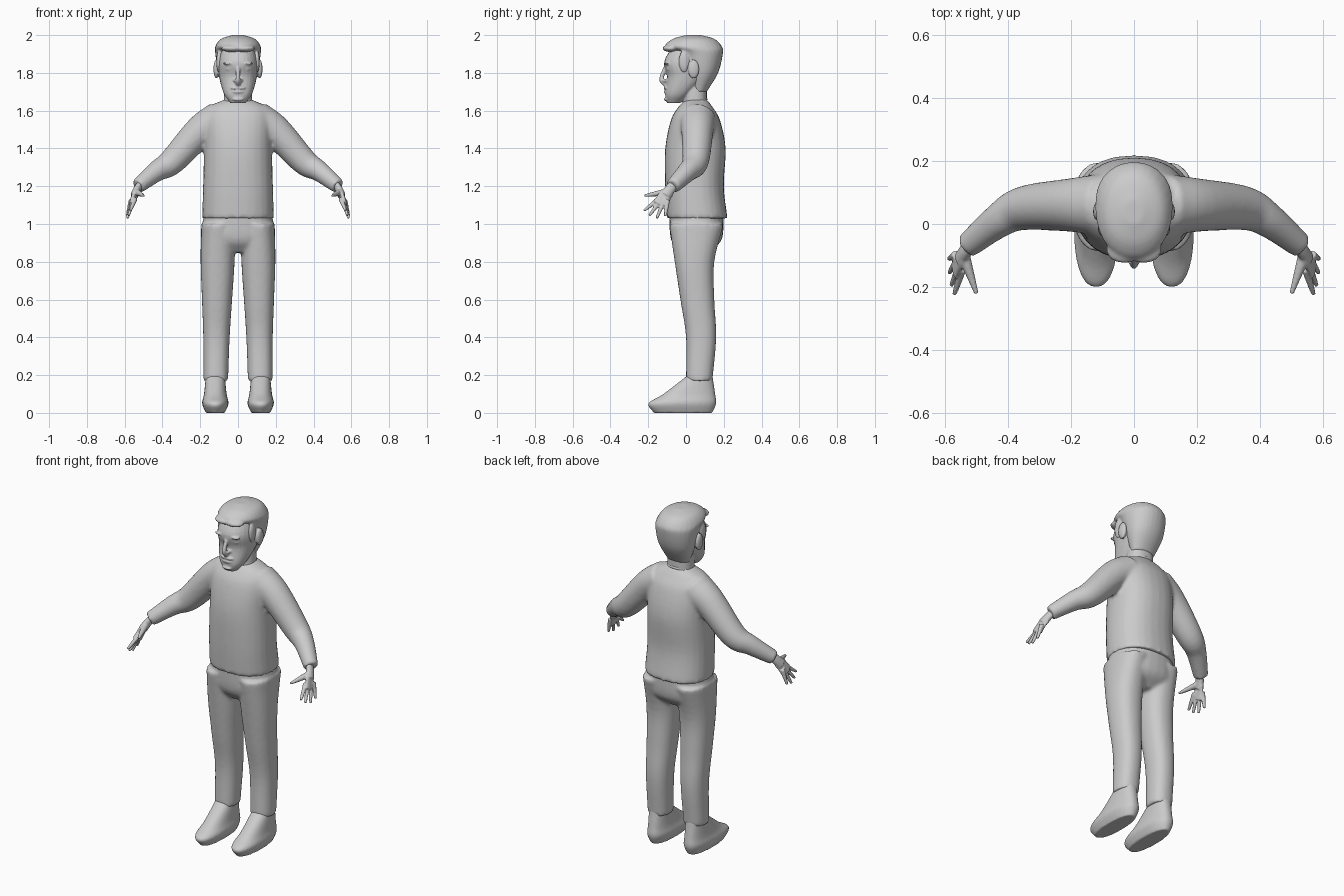
import bpy, bmesh, math
from mathutils import Vector, Matrix

cube = bpy.data.objects.get("Cube")
if cube:
    bpy.data.objects.remove(cube)

shade = (0.6, 0.6, 0.6, 1)
grey = bpy.data.materials.new("plain_grey")
grey.use_nodes = True
grey.diffuse_color = shade
grey.node_tree.nodes["Principled BSDF"].inputs["Base Color"].default_value = shade

sides = {"left": 1, "right": -1}


def smooth_path(points, steps=5):
    """Smooth curve through vectors of any size."""
    path = [Vector(point) for point in points]
    path = [2 * path[0] - path[1], *path, 2 * path[-1] - path[-2]]
    result = []
    for before, start, end, after in zip(path, path[1:], path[2:], path[3:]):
        leave, arrive = (end - before) / 2, (after - start) / 2
        for k in range(steps):
            t = k / steps
            ease = t * t * (3 - 2 * t)
            result.append(start.lerp(end, ease) + leave * t * (1 - t) ** 2
                          - arrive * t * t * (1 - t))
    return result + [path[-2]]


def oval(power, count=28):
    """Unit outline, squarer for a higher power."""
    outline = []
    for i in range(count):
        pair = math.cos(math.tau * i / count), math.sin(math.tau * i / count)
        outline.append([math.copysign(abs(value) ** (2 / power), value) for value in pair])
    return outline


def skin(bm, rings):
    """Closed surface through a row of rings."""
    loops = [[bm.verts.new(place) for place in ring] for ring in rings]
    for low, high in zip(loops, loops[1:]):
        for i in range(len(low)):
            bm.faces.new((low[i - 1], low[i], high[i], high[i - 1]))
    bm.faces.new(loops[0])
    bm.faces.new(loops[-1])


def stack(bm, sections, x=0, lean=0, side=1, power=2.3):
    """Level sections, each with height, half width, front and back."""
    rings = []
    for z, half, front, back in smooth_path(sections):
        middle, depth = (front + back) / 2, (back - front) / 2
        rings.append([(side * (x + lean * z + half * u), middle + depth * v, z)
                      for u, v in oval(power)])
    skin(bm, rings)


def tube(bm, points, start, end, side=1, flat=1):
    """Tapering limb along a path."""
    path = smooth_path(points)
    last = len(path) - 1
    rings = []
    for i, place in enumerate(path):
        along = path[min(i + 1, last)] - path[max(i - 1, 0)]
        across = along.cross(Vector((1, 0, 0))).normalized()
        out = along.cross(across).normalized()
        radius = start + (end - start) * i / last
        ring = [place + radius * (across * u + out * v * flat) for u, v in oval(2)]
        rings.append([(side * spot.x, spot.y, spot.z) for spot in ring])
    skin(bm, rings)


def blob(bm, place, size):
    matrix = Matrix.Translation(place) @ Matrix.Diagonal((*size, 1))
    bmesh.ops.create_uvsphere(bm, u_segments=16, v_segments=10, radius=1, matrix=matrix)


def finish(bm, name, voxel, rounds):
    """Fuse the overlapping volumes into one soft skin."""
    bmesh.ops.recalc_face_normals(bm, faces=bm.faces)
    mesh = bpy.data.meshes.new(name)
    bm.to_mesh(mesh)
    bm.free()
    mesh.materials.append(grey)
    part = bpy.data.objects.new(name, mesh)
    bpy.context.collection.objects.link(part)
    fuse = part.modifiers.new("fuse", "REMESH")
    fuse.mode = "VOXEL"
    fuse.voxel_size = voxel
    fuse.use_smooth_shade = True
    soften = part.modifiers.new("soften", "SMOOTH")
    soften.factor = 0.5
    soften.iterations = rounds


# Sweater: body and both sleeves
bm = bmesh.new()
stack(bm, [(1.03, .19, -.1, .22), (1.2, .185, -.11, .2), (1.4, .18, -.11, .21),
           (1.55, .18, -.08, .18), (1.62, .15, -.04, .14), (1.66, .07, 0, .11)])
for side in sides.values():
    tube(bm, [(.1, .06, 1.55), (.2, .06, 1.49), (.35, .05, 1.33), (.43, .01, 1.28),
              (.53, -.07, 1.2)], .1, .04, side)
finish(bm, "sweater", .01, 6)

# Collar band, lower at the front
bpy.ops.mesh.primitive_torus_add(major_segments=40, minor_segments=10, major_radius=.08,
                                 minor_radius=.01, location=(0, .03, 1.63),
                                 rotation=(.4, 0, 0))
collar = bpy.context.object
collar.name = "collar"
collar.data.materials.append(grey)
bpy.ops.object.shade_smooth()

# Trousers: hips and both legs
bm = bmesh.new()
stack(bm, [(1.06, .18, -.09, .2), (.92, .19, -.08, .19), (.85, .12, -.03, .12)])
for side in sides.values():
    stack(bm, [(1, .09, -.09, .2), (.8, .09, -.06, .15), (.6, .08, -.03, .15),
               (.4, .07, 0, .16), (.17, .065, 0, .14)], x=.12, lean=-.015, side=side)
finish(bm, "trousers", .01, 5)

for label, side in sides.items():
    # Shoe with a low rounded toe
    bm = bmesh.new()
    stack(bm, [(0, .05, -.17, .14), (.05, .07, -.2, .16), (.1, .06, -.12, .155),
               (.2, .05, .01, .14)], x=.12, side=side)
    finish(bm, label + "_shoe", .007, 4)

    # Hand: wrist, palm, fanned fingers and thumb
    bm = bmesh.new()
    tube(bm, [(.5, -.05, 1.23), (.53, -.08, 1.19), (.55, -.11, 1.15)], .025, .03, side, .7)
    tube(bm, [(.54, -.09, 1.17), (.55, -.11, 1.15), (.565, -.14, 1.1)], .03, .04, side, .35)
    index, little = Vector((.55, -.16, 1.12)), Vector((.57, -.1, 1.11))
    for i, length in enumerate((.08, .09, .09, .07)):
        knuckle = index.lerp(little, i / 3)
        angle = .9 - i / 4
        reach = Vector((.25, -math.sin(angle), -math.cos(angle))) * length
        tube(bm, [knuckle - reach / 4, knuckle + reach / 2, knuckle + reach], .013, .007, side)
    tube(bm, [(.54, -.1, 1.17), (.52, -.16, 1.16), (.5, -.22, 1.15)], .02, .007, side)
    finish(bm, label + "_hand", .0045, 2)

# Head: neck, face, nose, lips, chin, eyes, brows and ears
bm = bmesh.new()
stack(bm, [(1.56, .08, -.02, .11), (1.75, .07, -.01, .11)])
stack(bm, [(1.64, .04, -.1, -.03), (1.69, .075, -.11, .03), (1.78, .1, -.1, .12),
           (1.86, .105, -.115, .16), (1.96, .08, -.06, .13)])
tube(bm, [(0, -.1, 1.85), (0, -.13, 1.77), (0, -.11, 1.74)], .01, .014)
for height, half in ((1.72, .04), (1.7, .03), (1.66, .03)):
    blob(bm, (0, -.107, height), (half, .01, .009))
for side in sides.values():
    blob(bm, (side * .015, -.11, 1.76), (.01, .015, .009))
    blob(bm, (side * .043, -.09, 1.82), (.02, .013, .009))
    blob(bm, (side * .045, -.1, 1.85), (.035, .015, .008))
    blob(bm, (side * .115, .04, 1.82), (.015, .03, .05))
finish(bm, "head", .005, 2)

# Hair: cap with an overhanging fringe and sideburns
bm = bmesh.new()
stack(bm, [(1.7, .07, .03, .11), (1.8, .105, 0, .17), (1.9, .12, -.04, .195),
           (1.94, .12, -.11, .19), (1.98, .09, -.07, .15), (2, .03, 0, .08)], power=2.1)
for side in sides.values():
    blob(bm, (side * .03, -.08, 1.93), (.06, .045, .02))
    blob(bm, (side * .1, -.01, 1.86), (.015, .03, .06))
finish(bm, "hair", .007, 3)
